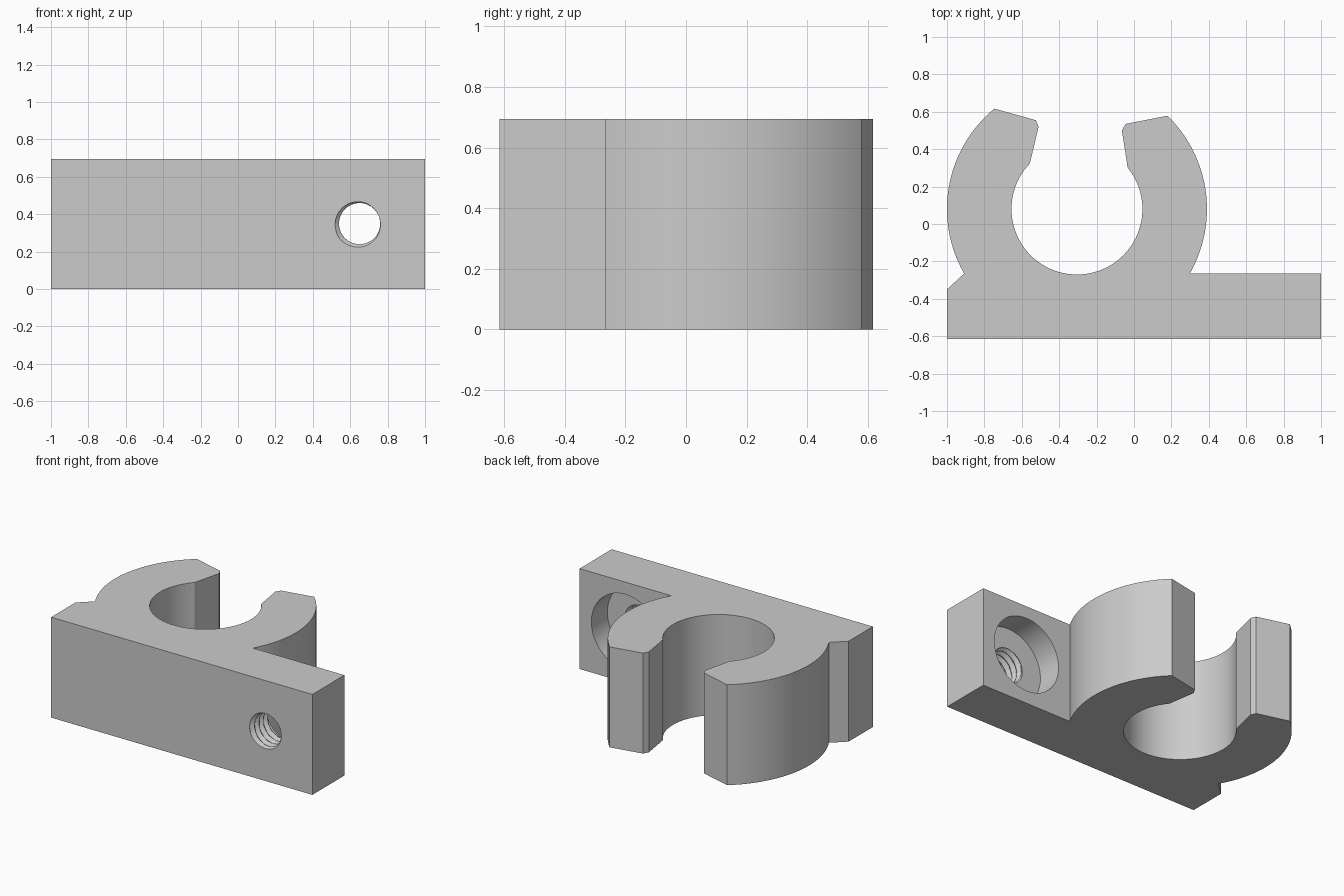
import bpy, bmesh
from math import atan2, cos, hypot, pi, sin, asin

cube = bpy.data.objects.get("Cube")
if cube:
    bpy.data.objects.remove(cube, do_unlink=True)

HEIGHT = 0.695
FRONT, BACK = -0.615, -0.265         # faces of the mounting plate
CX, CY = -0.305, 0.08                # centre of the clip ring
R_IN, R_OUT = 0.35, 0.695
HOLE_X, HOLE_Z = 0.65, 0.35
FLOOR = -0.44                        # bottom of the screw head pocket

grey = bpy.data.materials.new("light_grey")
grey.use_nodes = True
grey.diffuse_color = (0.6, 0.6, 0.6, 1)
grey.node_tree.nodes["Principled BSDF"].inputs["Base Color"].default_value = (0.6, 0.6, 0.6, 1)


def make_object(name, bm):
    bmesh.ops.recalc_face_normals(bm, faces=bm.faces[:])
    mesh = bpy.data.meshes.new(name)
    bm.to_mesh(mesh)
    bm.free()
    mesh.materials.append(grey)
    obj = bpy.data.objects.new(name, mesh)
    bpy.context.collection.objects.link(obj)
    return obj


def arc(radius, start, end, steps):
    angles = [start + (end - start) * i / steps for i in range(steps + 1)]
    return [(CX + radius * cos(a), CY + radius * sin(a)) for a in angles]


def angle_of(x, y):
    return atan2(y - CY, x - CX)


def bored_solid(name, y0, y1, rings, segments, radius):
    """Capped round solid along y; radius is a function of y and angle."""
    bm = bmesh.new()
    loops = []
    for i in range(rings + 1):
        y = y0 + (y1 - y0) * i / rings
        loop = []
        for j in range(segments):
            a = 2 * pi * j / segments
            r = radius(y, a)
            loop.append(bm.verts.new((HOLE_X + r * cos(a), y, HOLE_Z + r * sin(a))))
        loops.append(loop)
    for low, high in zip(loops, loops[1:]):
        for j in range(segments):
            k = (j + 1) % segments
            bm.faces.new((low[j], low[k], high[k], high[j]))
    bm.faces.new(loops[0])
    bm.faces.new(loops[-1])
    obj = make_object(name, bm)
    obj.hide_render = True
    return obj


def thread_radius(y, a):
    """V-shaped helical groove."""
    phase = ((y - FRONT) / 0.0475 + (a - 1.15 * pi) / (2 * pi)) % 1
    return 0.11 + 0.025 * max(0, abs(phase - 0.5) * 2.25 - 0.125)


# Clip and plate share one outline, extruded upwards
foot = asin((CY - BACK) / R_OUT)
outline = [(-1, FRONT), (1, FRONT), (1, BACK)]
outline += arc(R_OUT, -foot, angle_of(0.18, 0.58), 40)
outline += [(-0.045, 0.535), (-0.065, 0.5)]
outline += arc(R_IN, angle_of(-0.035, 0.3), angle_of(-0.56, 0.325) - 2 * pi, 96)
outline += [(-0.51, 0.52), (-0.525, 0.555)]
outline += arc(R_OUT, angle_of(-0.745, 0.615), pi + foot, 40)
outline += [(-1, -0.35)]

bm = bmesh.new()
base = bm.faces.new([bm.verts.new((x, y, 0)) for x, y in outline])
lifted = bmesh.ops.extrude_face_region(bm, geom=[base])["geom"]
top = [v for v in lifted if isinstance(v, bmesh.types.BMVert)]
bmesh.ops.translate(bm, verts=top, vec=(0, 0, HEIGHT))
clip = make_object("pipe_clip", bm)

# Screw head pocket from the back, threaded hole from the front
cutters = [
    bored_solid("pocket_cutter", FLOOR, BACK + 0.06, 1, 72, lambda y, a: 0.26),
    bored_solid("thread_cutter", FRONT - 0.04, FLOOR + 0.03, 50, 48, thread_radius),
]
bpy.ops.object.select_all(action="DESELECT")
bpy.context.view_layer.objects.active = clip
clip.select_set(True)
for cutter in cutters:
    mod = clip.modifiers.new(cutter.name, "BOOLEAN")
    mod.operation = "DIFFERENCE"
    mod.solver = "EXACT"
    mod.object = cutter
    bpy.ops.object.modifier_apply(modifier=mod.name)
    bpy.data.objects.remove(cutter, do_unlink=True)

bpy.ops.object.shade_smooth_by_angle(angle=0.4)
